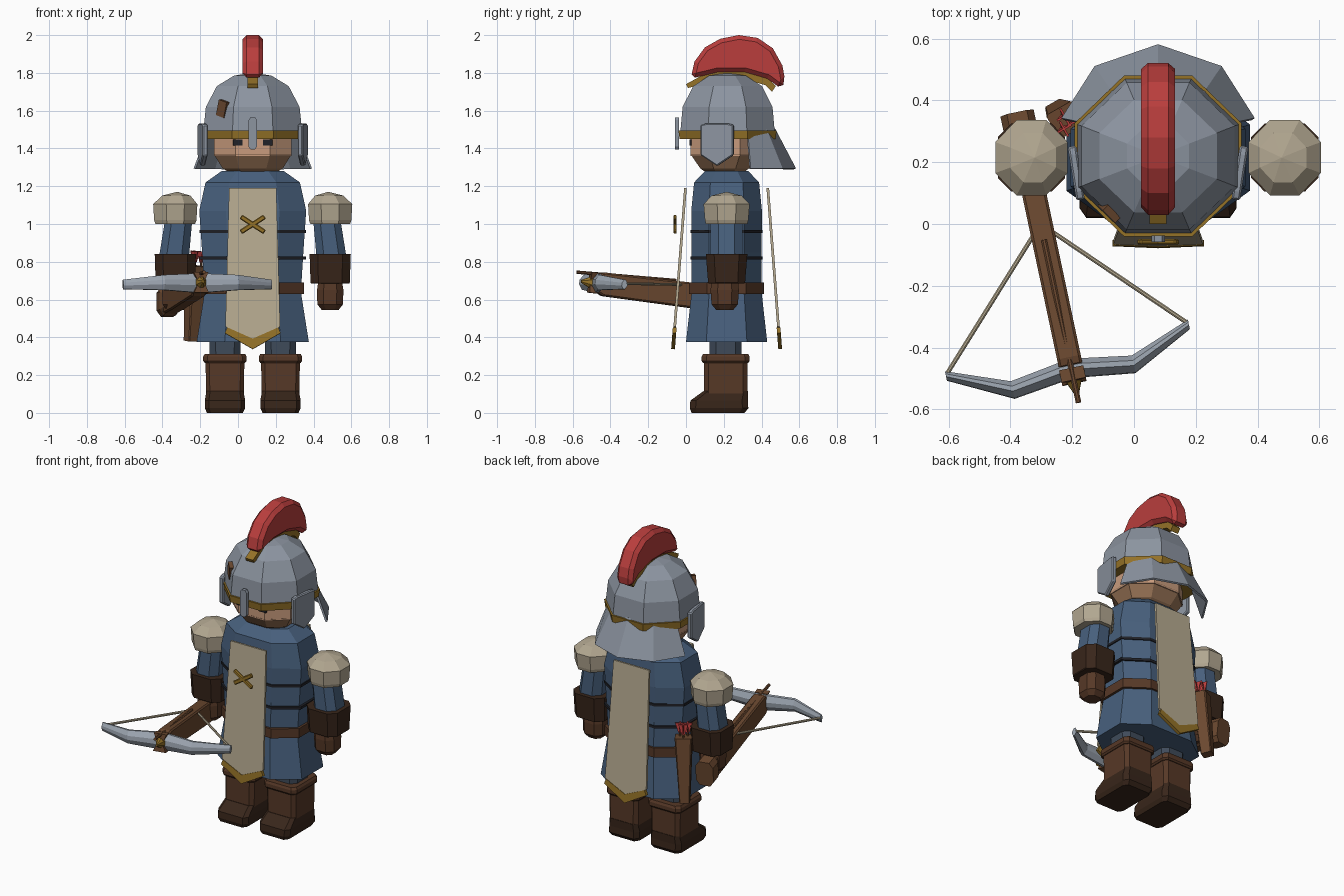
import bpy, bmesh, math
from mathutils import Matrix, Vector

if "Cube" in bpy.data.objects:
    bpy.data.objects.remove(bpy.data.objects["Cube"])

CX, CY = 0.078, 0.215
COLORS = dict(blue='49607C', pants='414C5A', brown='573B2B', dark='3B2A20', wood='6B4A33',
              steel='8B939F', bow='9AA3AE', gold='94722C', red='B8403F', linen='B5A98F',
              pad='B0A58F', skin='C79A7C', stubble='9B7659', black='25262B')
T, R = Matrix.Translation, lambda deg, ax: Matrix.Rotation(math.radians(deg), 4, ax)
SIDE = R(90, 'Z')                       # plate profile (x, z) becomes (y, z)


def material(key):
    m = bpy.data.materials.get(key)
    if not m:
        m = bpy.data.materials.new(key)
        h = COLORS[key]
        m.diffuse_color = [(int(h[i:i + 2], 16) / 255) ** 2.2 for i in (0, 2, 4)] + [1]
        m.use_nodes = True
        m.node_tree.nodes["Principled BSDF"].inputs["Base Color"].default_value = m.diffuse_color
    return m


def finish(name, bm, color, mat=Matrix(), bevel=0):
    bmesh.ops.remove_doubles(bm, verts=bm.verts, dist=1e-5)
    bmesh.ops.recalc_face_normals(bm, faces=bm.faces)
    me = bpy.data.meshes.new(name)
    bm.transform(mat)
    bm.to_mesh(me)
    bm.free()
    me.materials.append(material(color))
    ob = bpy.data.objects.new(name, me)
    bpy.context.collection.objects.link(ob)
    if bevel:
        b = ob.modifiers.new('bevel', 'BEVEL')
        b.width, b.segments = bevel, 1
    return ob


def loft(name, sections, color, c=(CX, CY), k=0.41, mat=Matrix()):
    """Stack of eight-sided rings; section = (z, half x, half y, [dx, dy])."""
    bm, rings = bmesh.new(), []
    for z, hx, hy, *d in sections:
        dx, dy = d or (0, 0)
        ring = [(1, -k), (1, k), (k, 1), (-k, 1), (-1, k), (-1, -k), (-k, -1), (k, -1)]
        rings.append([bm.verts.new((c[0] + dx + hx * a, c[1] + dy + hy * b, z)) for a, b in ring])
    for lo, hi in zip(rings, rings[1:]):
        for i in range(8):
            bm.faces.new((lo[i], lo[i - 7], hi[i - 7], hi[i]))
    bm.faces.new(rings[0])
    bm.faces.new(rings[-1])
    return finish(name, bm, color, mat)


def plate(name, pts, thick, color, mat=Matrix(), bevel=0):
    """Extruded outline in local x, z with thickness centred on y."""
    bm = bmesh.new()
    f = bm.faces.new([bm.verts.new((x, -thick / 2, z)) for x, z in pts])
    ext = bmesh.ops.extrude_face_region(bm, geom=[f])['geom']
    bmesh.ops.translate(bm, vec=(0, thick, 0), verts=[v for v in ext if isinstance(v, bmesh.types.BMVert)])
    return finish(name, bm, color, mat, bevel)


def box(name, size, color, mat, bevel=0):
    x, y, z = (s / 2 for s in size)
    return plate(name, [(-x, -z), (x, -z), (x, z), (-x, z)], 2 * y, color, mat, bevel)


def rod(name, a, b, r, color, mat=Matrix()):
    a, d = Vector(a), Vector(b) - Vector(a)
    q = d.to_track_quat('Z', 'Y').to_matrix().to_4x4()
    return loft(name, [(0, r, r), (d.length, r, r)], color, (0, 0), mat=mat @ T(a) @ q)


# tunic, straps and belt
loft('tunic', [(.375, .297, .215), (.64, .255, .185), (.85, .268, .185), (1.07, .283, .187),
               (1.22, .25, .172), (1.28, .165, .115)], 'blue', k=.5)
for z in (.82, .96):
    loft('tunic_strap', [(z - .008, .281, .191), (z + .008, .281, .191)], 'black', k=.5)
loft('belt', [(.63, .272, .198), (.69, .272, .198)], 'brown', k=.52)

# tabard panels with gold tips, front and back
for s, side in ((-1, 'front'), (1, 'back')):
    m = T((CX, CY + s * .218, 1.19)) @ R(s * 4.4, 'X')
    plate(side + '_tabard', [(-.125, 0), (.125, 0), (.145, -.735), (.08, -.775), (0, -.8),
                             (-.08, -.775), (-.145, -.735)], .014, 'linen', m)
    plate(side + '_tabard_tip', [(-.148, -.77), (0, -.855), (.148, -.77), (.135, -.74), (0, -.8),
                                 (-.135, -.74)], .02, 'gold', m)
for a in (-33, 33):
    box('crossed_emblem', (.15, .018, .026), 'gold', T((CX, -.058, .998)) @ R(a, 'Y'), .005)

# legs, boots and arms
for s in (-1, 1):
    lc, ac = (CX + s * .147, .21), (CX + s * .41, .215)
    loft('trouser_leg', [(.28, .08, .085), (.45, .085, .085)], 'pants', lc, .6)
    loft('boot_foot', [(0, .095, .14, 0, -.04), (.025, .107, .155, 0, -.035),
                       (.065, .107, .152, 0, -.035), (.115, .098, .118, 0, 0)], 'dark', lc, .8)
    loft('boot_shaft', [(.1, .1, .115), (.29, .103, .115)], 'brown', lc, .8)
    loft('boot_cuff', [(.265, .107, .12), (.275, .115, .127), (.298, .115, .127), (.312, .107, .12)],
         'brown', lc, .8)
    loft('upper_arm', [(.8, .08, .085, s * .01, 0), (1.08, .07, .085, s * -.025, 0)], 'blue', ac, .5)
    loft('shoulder_pad', [(1, .105, .11), (1.02, .112, .115), (1.105, .117, .122),
                          (1.15, .075, .08, -s * .005, 0), (1.17, .002, .002, -s * .01, 0)], 'pad', ac)
    loft('bracer', [(.685, .1, .095), (.69, .104, .098), (.84, .109, .11)], 'dark', ac, .6)
    loft('hand', [(.545, .045, .045, 0, -.01), (.575, .068, .07, 0, -.01), (.65, .07, .075, 0, -.01),
                  (.7, .062, .07, 0, -.01)], 'brown', ac, .5)

# head
loft('head', [(1.36, .205, .18), (1.5, .205, .18)], 'skin', (CX, .205), .45)
loft('jaw', [(1.27, .12, .095), (1.295, .16, .13), (1.37, .206, .181)], 'stubble', (CX, .205), .45)
loft('neck', [(1.2, .04, .04), (1.28, .1, .09)], 'skin')
for s in (-1, 1):
    box('eye', (.05, .012, .032), 'black', T((CX + s * .08, .024, 1.432)))

# helmet dome, brim band, nose guard, cheek plates
loft('helmet_dome', [(1.485, .262, .25), (1.62, .248, .238), (1.73, .19, .182), (1.785, .1, .098),
                     (1.8, .01, .01)], 'steel', (CX, .22))
loft('helmet_band', [(1.45, .264, .254), (1.495, .27, .26)], 'gold', (CX, .22))
plate('nose_guard', [(-.012, -.085), (.012, -.085), (.022, -.07), (.022, .07), (.012, .085),
                     (-.012, .085), (-.022, .07), (-.022, -.07)], .022, 'steel', T((CX, -.048, 1.48)))
for s in (-1, 1):
    plate('cheek_plate', [(-.088, .1), (-.06, .107), (.06, .107), (.088, .1), (.088, -.06), (0, -.118),
                          (-.088, -.06)], .028, 'steel',
          T((CX + s * .265, .165, 1.425)) @ R(-s * 9, 'Z') @ SIDE, .006)
box('helmet_patch', (.06, .025, .085), 'wood', T((CX - .158, .04, 1.61)) @ R(-45, 'Z') @ R(15, 'Y'))

# flared neck guard
bm = bmesh.new()
rows = []
for cy, rx, ry, z in ((.22, .258, .252, 1.505), (.28, .32, .302, 1.295)):
    rows.append([bm.verts.new((CX + rx * math.cos(math.radians(a)), cy + ry * math.sin(math.radians(a)), z))
                 for a in ((25, 55, 90, 125, 155) if z > 1.4 else (12, 50, 90, 130, 168))])
for i in range(4):
    bm.faces.new((rows[0][i], rows[0][i + 1], rows[1][i + 1], rows[1][i]))
guard = finish('neck_guard', bm, 'steel')
guard.modifiers.new('thickness', 'SOLIDIFY').thickness = .012

# crest on a gold rail
plate('crest', [(.025, 1.77), (.045, 1.86), (.1, 1.935), (.18, 1.98), (.28, 2.0), (.38, 1.985), (.46, 1.93),
                (.51, 1.84), (.525, 1.76), (.505, 1.715), (.43, 1.77), (.31, 1.805), (.17, 1.805), (.09, 1.785)],
      .11, 'red', T((CX, 0, 0)) @ SIDE, .022)
plate('crest_rail', [(0, 1.74), (.09, 1.79), (.2, 1.815), (.31, 1.815), (.43, 1.775), (.475, 1.73), (.455, 1.7),
                     (.42, 1.735), (.3, 1.77), (.2, 1.77), (.09, 1.74), (.01, 1.72)], .055, 'gold',
      T((CX, 0, 0)) @ SIDE)

# quiver with fletched bolts
q = T((-.248, .365, .38)) @ R(4, 'Y') @ R(4, 'X') @ R(30, 'Z')
loft('quiver', [(0, .03, .032), (.4, .05, .045)], 'wood', (0, 0), .85, q)
for x, y in ((-.022, -.015), (.022, -.012), (0, .02)):
    rod('bolt_shaft', (x, y, .38), (x, y, .45), .006, 'wood', q)
    for a in (0, 90):
        plate('bolt_fletching', [(-.01, .42), (.01, .42), (.028, .478), (-.028, .478)], .007, 'red',
              q @ T((x, y, 0)) @ R(a, 'Z'))

# crossbow: local x across, y back along the stock
B = T((-.197, -.496, .69)) @ R(12, 'Z') @ R(-6.5, 'X')
plate('crossbow_stock', [(.03, -.05), (.03, .05), (.06, .06), (.875, .06), (.875, -.075), (.6, -.075),
                         (.06, -.065)], .078, 'wood', B @ SIDE, .008)
loft('crossbow_butt', [(.76, .04, .06), (.8, .055, .078), (.875, .055, .078)], 'wood', (0, 0), .6,
     B @ R(-90, 'X') @ T((0, .005, 0)))
across = Matrix(((0, 0, 1, 0), (1, 0, 0, 0), (0, 1, 0, 0), (0, 0, 0, 1)))
loft('crossbow_limbs', [(-.402, .015, .025, .09, 0), (-.2, .028, .04, 0, 0), (-.03, .03, .05, .025, 0),
                        (.03, .03, .05, .025, 0), (.2, .028, .04, 0, 0), (.402, .015, .025, .09, 0)],
     'bow', (0, 0), .3, B @ across)
for s in (-1, 1):
    rod('bowstring', (s * .398, .095, .005), (s * .015, .49, .045), .007, 'linen', B)
plate('front_lashing', [(-.04, -.055), (.04, -.055), (.015, 0), (.04, .055), (-.04, .055), (-.015, 0)],
      .04, 'wood', B @ T((0, .005, 0)))
loft('gold_nose', [(0, .03, .035), (.06, .006, .008)], 'gold', (0, 0), .4, B @ R(90, 'X'))
rod('loaded_bolt', (0, -.09, .045), (0, .45, .062), .009, 'wood', B)
